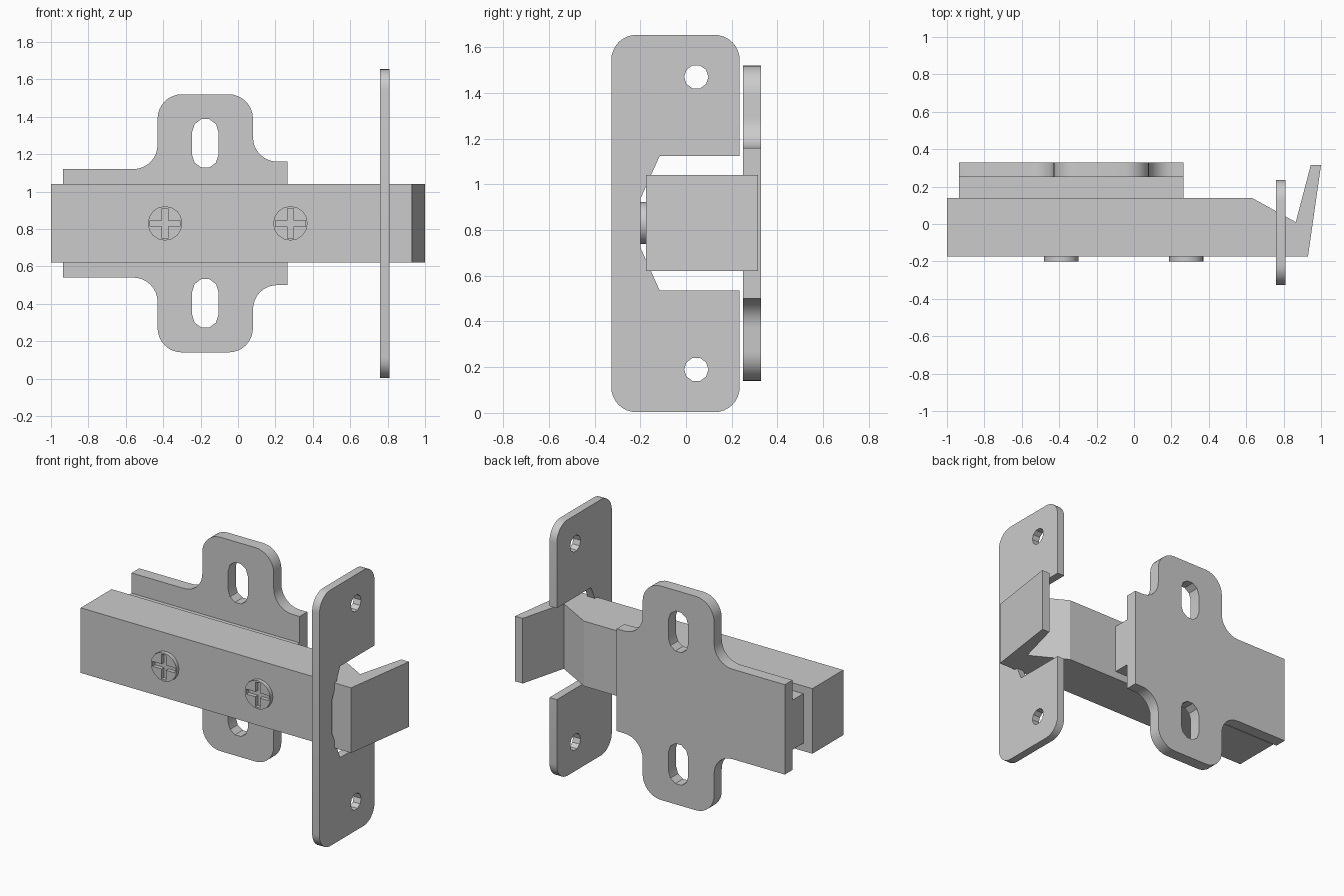
import bpy, bmesh
from math import sin, cos, pi, radians
from mathutils import Vector

if "Cube" in bpy.data.objects:
    bpy.data.objects.remove(bpy.data.objects["Cube"])

MID = 0.83  # height of the mirror plane


def rounded(points, seg=8):
    """Outline with right-angled corners (a, b, radius) rounded off."""
    out = []
    for i, (a, b, r) in enumerate(points):
        p = Vector((a, b))
        if not r:
            out.append((a, b))
            continue
        d1 = (Vector(points[i - 1][:2]) - p).normalized()
        d2 = (Vector(points[(i + 1) % len(points)][:2]) - p).normalized()
        for k in range(seg + 1):
            t = pi / 2 * k / seg
            out.append(tuple(p + d1 * r * (1 - sin(t)) + d2 * r * (1 - cos(t))))
    return out


def circle(a, b, r, n):
    return [(a + r * cos(2 * pi * k / n), b + r * sin(2 * pi * k / n)) for k in range(n)]


def slot(a, low, high, r, n=5):
    top = [(a + r * cos(pi * k / n), high - r + r * sin(pi * k / n)) for k in range(n + 1)]
    return top + [(2 * a - x, low + high - z) for x, z in top]


def mirrored(half):
    """Close a half outline by reflecting it in the mid height."""
    return half + [(p[0], 2 * MID - p[1], *p[2:]) for p in reversed(half)]


def prism(name, loops, axis, lo, hi):
    """Extrude an outline (first loop) with holes (other loops) along an axis."""
    place = {'x': lambda a, b, c: (c, a, b),
             'y': lambda a, b, c: (a, c, b),
             'z': lambda a, b, c: (a, b, c)}[axis]
    bm = bmesh.new()
    for loop in loops:
        vs = [bm.verts.new(place(a, b, lo)) for a, b in loop]
        for i, v in enumerate(vs):
            bm.edges.new((vs[i - 1], v))
    if len(loops) == 1:
        bm.faces.new(vs)
    else:
        bmesh.ops.triangle_fill(bm, use_beauty=True, edges=bm.edges[:])
    ext = bmesh.ops.extrude_face_region(bm, geom=bm.faces[:], use_keep_orig=True)
    move = Vector(place(0, 0, hi - lo))
    for g in ext['geom']:
        if isinstance(g, bmesh.types.BMVert):
            g.co += move
    bmesh.ops.recalc_face_normals(bm, faces=bm.faces[:])
    mesh = bpy.data.meshes.new(name)
    bm.to_mesh(mesh)
    bm.free()
    ob = bpy.data.objects.new(name, mesh)
    bpy.context.collection.objects.link(ob)
    bpy.ops.object.select_all(action='DESELECT')
    ob.select_set(True)
    bpy.context.view_layer.objects.active = ob
    bpy.ops.object.shade_smooth_by_angle(angle=radians(25))
    return ob


# Latch arm with hooked end
prism("latch_arm", [[(-1, -0.175), (0.93, -0.175), (1, 0.315), (0.945, 0.315),
                     (0.865, 0.01), (0.63, 0.14), (-1, 0.14)]], 'z', 0.62, 1.04)

# Spacer between arm and mounting plate
prism("spacer", [[(-0.935, 0.67), (0.265, 0.67), (0.265, 0.99), (-0.935, 0.99)]],
      'y', 0.14, 0.25)

# Mounting plate with two slotted tabs
half = [(-0.935, 1.12, 0), (-0.43, 1.12, 0.13), (-0.43, 1.52, 0.13),
        (0.08, 1.52, 0.13), (0.08, 1.16, 0.13), (0.265, 1.16, 0)]
prism("mounting_plate", [rounded(mirrored(half)),
                         slot(-0.175, 1.125, 1.39, 0.07),
                         slot(-0.175, 0.27, 0.535, 0.07)], 'y', 0.25, 0.328)

# Notched strike plate with two screw holes
half = [(-0.2, 0.935, 0), (-0.115, 1.125, 0), (0.235, 1.125, 0),
        (0.235, 1.657, 0.11), (-0.327, 1.657, 0.11)]
outline = [(a, b - 0.003 if b > 1.65 else b, r) for a, b, r in mirrored(half)]
outline = [(a, max(b, 0), r) for a, b, r in outline]
prism("strike_plate", [rounded(outline), circle(0.045, 1.47, 0.053, 10),
                       circle(0.045, 0.19, 0.053, 10)], 'x', 0.758, 0.81)

# Cross-slotted screw heads
w, l = 0.016, 0.08
cross = [(w, w), (w, l), (-w, l), (-w, w), (-l, w), (-l, -w),
         (-w, -w), (-w, -l), (w, -l), (w, -w), (l, -w), (l, w)]
for side, x in (("left", -0.39), ("right", 0.28)):
    prism("screw_head_" + side, [circle(x, MID, 0.092, 16),
                                 [(x + a, MID + b) for a, b in cross]],
          'y', -0.2, -0.175)
